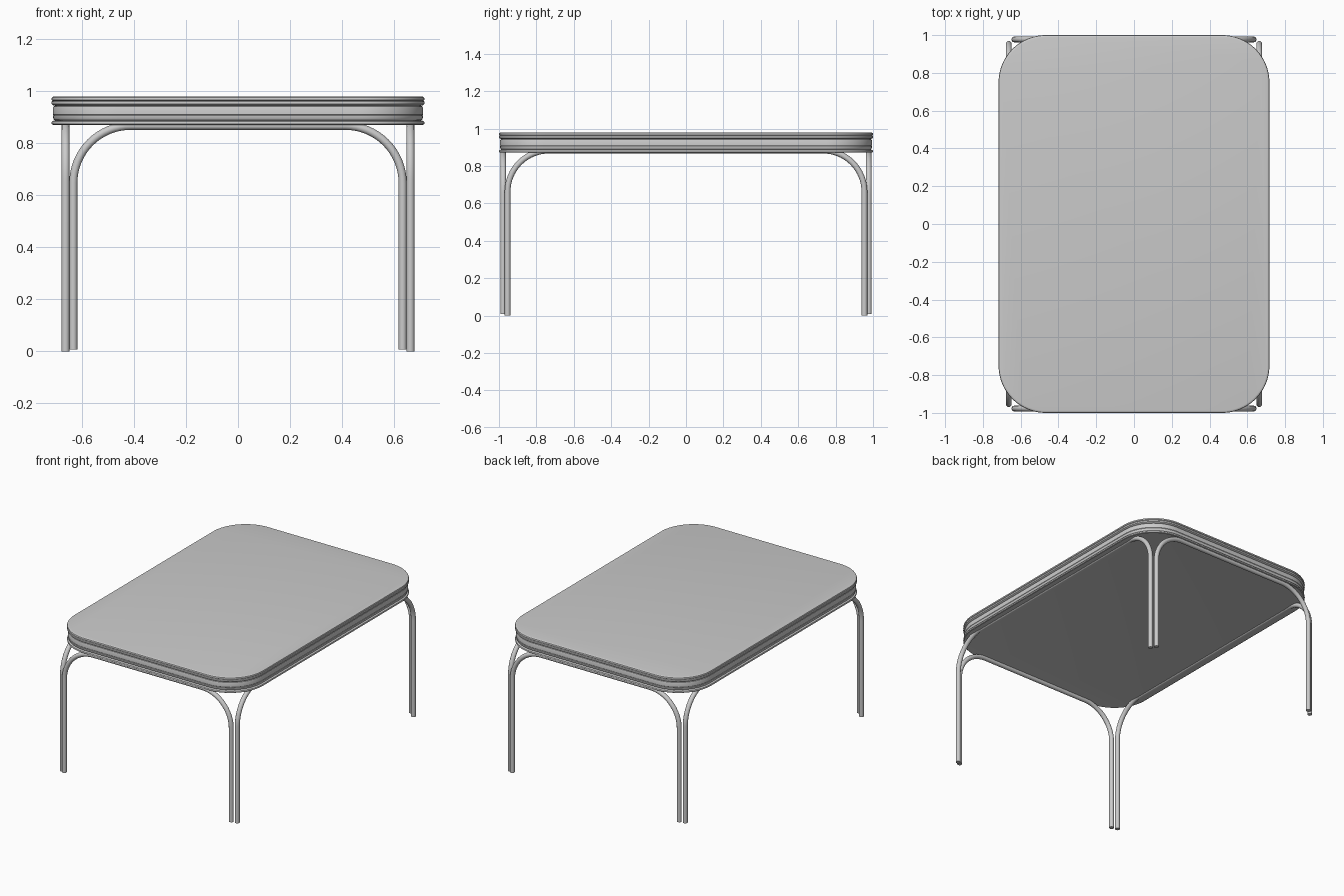
import bpy, bmesh
from math import sin, cos, pi, radians
from mathutils import Vector

if "Cube" in bpy.data.objects:
    bpy.data.objects.remove(bpy.data.objects["Cube"])

HX, HY, R = 0.717, 1.0, 0.25   # top half sizes and corner radius


def ring(bm, inset, z, n=20):
    """Rounded-rectangle loop of vertices."""
    verts = []
    for k, (sx, sy) in enumerate([(1, 1), (-1, 1), (-1, -1), (1, -1)]):
        for i in range(n + 1):
            a = (k + i / n) * pi / 2
            verts.append(bm.verts.new((sx * (HX - R) + (R - inset) * cos(a),
                                       sy * (HY - R) + (R - inset) * sin(a), z)))
    return verts


def slab(name, profile):
    """Capped rounded-rectangle solid from (inset, z) points, bottom to top."""
    bm = bmesh.new()
    rings = [ring(bm, d, z) for d, z in profile]
    for a, b in zip(rings, rings[1:]):
        for i in range(len(a)):
            j = (i + 1) % len(a)
            bm.faces.new((a[i], a[j], b[j], b[i]))
    bm.faces.new(rings[-1])
    bm.faces.new(rings[0][::-1])
    bmesh.ops.recalc_face_normals(bm, faces=bm.faces)
    me = bpy.data.meshes.new(name)
    bm.to_mesh(me)
    bm.free()
    ob = bpy.data.objects.new(name, me)
    bpy.context.collection.objects.link(ob)
    smooth(ob)


def smooth(ob):
    bpy.ops.object.select_all(action='DESELECT')
    ob.select_set(True)
    bpy.context.view_layer.objects.active = ob
    if ob.type == 'CURVE':
        bpy.ops.object.convert(target='MESH')
        ob = bpy.context.view_layer.objects.active
    bpy.ops.object.shade_smooth_by_angle(angle=radians(35))


def leg_hoop(name, half, foot, top, bend, place, r=0.0155, n=16):
    """Bent tube: two legs joined by a rail under the top."""
    side = [(half, foot)]
    for i in range(n + 1):
        a = i / n * pi / 2
        side.append((half - bend + bend * cos(a), top - bend + bend * sin(a)))
    path = side + [(-u, z) for u, z in reversed(side)]
    cu = bpy.data.curves.new(name, 'CURVE')
    cu.dimensions = '3D'
    cu.bevel_depth = r
    cu.bevel_resolution = 4
    cu.use_fill_caps = True
    sp = cu.splines.new('POLY')
    sp.points.add(len(path) - 1)
    for p, (u, z) in zip(sp.points, path):
        p.co = (*place(u, z), 1)
    ob = bpy.data.objects.new(name, cu)
    bpy.context.collection.objects.link(ob)
    smooth(ob)


# Table top with moulded edge: lower bead, band, upper lip
slab("table_top", [
    (0.020, 0.873), (0.006, 0.871), (0.001, 0.874), (0.000, 0.879), (0.002, 0.884),
    (0.008, 0.887), (0.014, 0.888),
    (0.010, 0.890), (0.007, 0.895), (0.006, 0.906), (0.008, 0.908), (0.006, 0.910),
    (0.006, 0.935), (0.008, 0.941), (0.014, 0.944),
    (0.006, 0.946), (0.001, 0.950), (0.000, 0.955), (0.001, 0.960), (0.005, 0.963),
    (0.001, 0.966), (0.000, 0.971), (0.002, 0.976), (0.007, 0.979), (0.012, 0.980)])

# Leg hoops on the four sides
for label, s in (("front", -1), ("back", 1)):
    leg_hoop(label + "_leg_hoop", 0.633, 0.008, 0.867, 0.22,
             lambda u, z: Vector((u, s * 0.977, z)))
for label, s in (("left", -1), ("right", 1)):
    leg_hoop(label + "_leg_hoop", 0.954, 0.0, 0.882, 0.22,
             lambda u, z: Vector((s * 0.663, u, z)))
